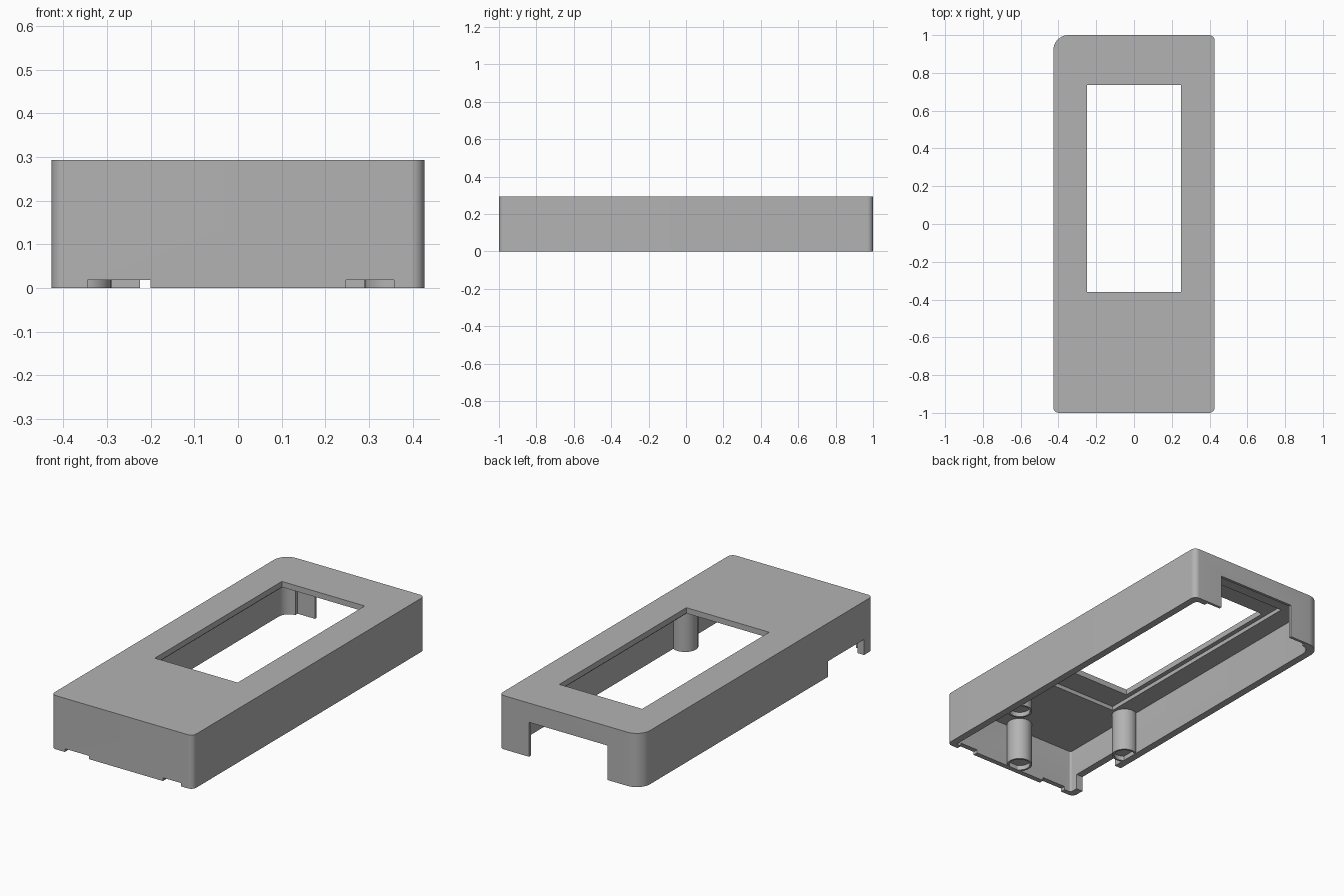
import bpy
import bmesh
from math import cos, sin, pi, radians

old = bpy.data.objects.get("Cube")
if old:
    bpy.data.objects.remove(old, do_unlink=True)

grey = bpy.data.materials.new("plain_grey")
grey.use_nodes = True
colour = (0.45, 0.45, 0.45, 1)
grey.diffuse_color = colour
grey.node_tree.nodes["Principled BSDF"].inputs["Base Color"].default_value = colour

HALF_X, HALF_Y, HEIGHT = 0.427, 1.0, 0.293
CEILING = 0.24


def make_object(name, bm):
    bmesh.ops.recalc_face_normals(bm, faces=bm.faces)
    mesh = bpy.data.meshes.new(name)
    bm.to_mesh(mesh)
    bm.free()
    mesh.materials.append(grey)
    obj = bpy.data.objects.new(name, mesh)
    bpy.context.collection.objects.link(obj)
    return obj


def block(name, x0, x1, y0, y1, z0, z1, radii=(0, 0, 0, 0), steps=10):
    """Upright block; corner radii run back left, back right, front right, front left."""
    corners = [(x1, y1, -1, -1), (x0, y1, 1, -1), (x0, y0, 1, 1), (x1, y0, -1, 1)]
    points = []
    for k, ((x, y, sx, sy), r) in enumerate(zip(corners, radii)):
        if r == 0:
            points.append((x, y))
            continue
        for i in range(steps + 1):
            a = (k + i / steps) * pi / 2
            points.append((x + sx * r + r * cos(a), y + sy * r + r * sin(a)))
    bm = bmesh.new()
    face = bm.faces.new([bm.verts.new((x, y, z0)) for x, y in points])
    top = bmesh.ops.extrude_face_region(bm, geom=[face])
    verts = [g for g in top["geom"] if isinstance(g, bmesh.types.BMVert)]
    bmesh.ops.translate(bm, verts=verts, vec=(0, 0, z1 - z0))
    return make_object(name, bm)


def shade(obj):
    bpy.ops.object.select_all(action='DESELECT')
    obj.select_set(True)
    bpy.context.view_layer.objects.active = obj
    bpy.ops.object.shade_smooth_by_angle(angle=radians(30))


def cut(target, cutter):
    mod = target.modifiers.new("cut", 'BOOLEAN')
    mod.operation = 'DIFFERENCE'
    mod.solver = 'EXACT'
    mod.object = cutter
    bpy.context.view_layer.objects.active = target
    bpy.ops.object.modifier_apply(modifier=mod.name)
    bpy.data.objects.remove(cutter, do_unlink=True)


# Case shell with one large rounded corner
case = block("case_shell", -HALF_X, HALF_X, -HALF_Y, HALF_Y, 0, HEIGHT,
             (0.03, 0.08, 0.03, 0.03))

# Hollow inside, open underneath
cut(case, block("cavity", -0.387, 0.387, -0.972, 0.965, -0.1, CEILING,
                (0.02, 0.06, 0.01, 0.01)))
# Thinner middle of the back wall
cut(case, block("back_recess", -0.33, 0.33, 0.9, 0.985, -0.1, 0.22))
# Shallow pocket around the window, then the window
cut(case, block("screen_pocket", -0.275, 0.275, -0.5, 0.86, 0.1, 0.262))
cut(case, block("window", -0.25, 0.25, -0.36, 0.735, 0.1, 0.4))
# Connector opening in the back wall
cut(case, block("back_opening", -0.225, 0.247, 0.9, 1.1, -0.1, 0.188))
# Opening low in the right wall
cut(case, block("side_opening", -0.5, -0.34, -0.925, -0.615, -0.1, 0.085))
# Small notches under the front wall
for x0, x1 in ((-0.345, -0.2), (0.247, 0.357)):
    cut(case, block("front_notch", x0, x1, -1.1, -0.95, -0.1, 0.018))
shade(case)


# Screw posts with a shallow socket in the foot
def post(name, x, y, radius=0.065, socket=0.054, depth=0.025, sides=40):
    profile = [(radius, CEILING + 0.01), (radius, 0), (socket, 0), (socket, depth)]
    bm = bmesh.new()
    rings = []
    for r, z in profile:
        rings.append([bm.verts.new((x + r * cos(2 * pi * i / sides),
                                    y + r * sin(2 * pi * i / sides), z))
                      for i in range(sides)])
    for a, b in zip(rings, rings[1:]):
        for i in range(sides):
            j = (i + 1) % sides
            bm.faces.new((a[i], a[j], b[j], b[i]))
    bm.faces.new(rings[0])
    bm.faces.new(rings[-1])
    shade(make_object(name, bm))


post("left_post", 0.355, -0.5)
post("right_post", -0.355, -0.5)
post("front_post", 0, -0.925)
